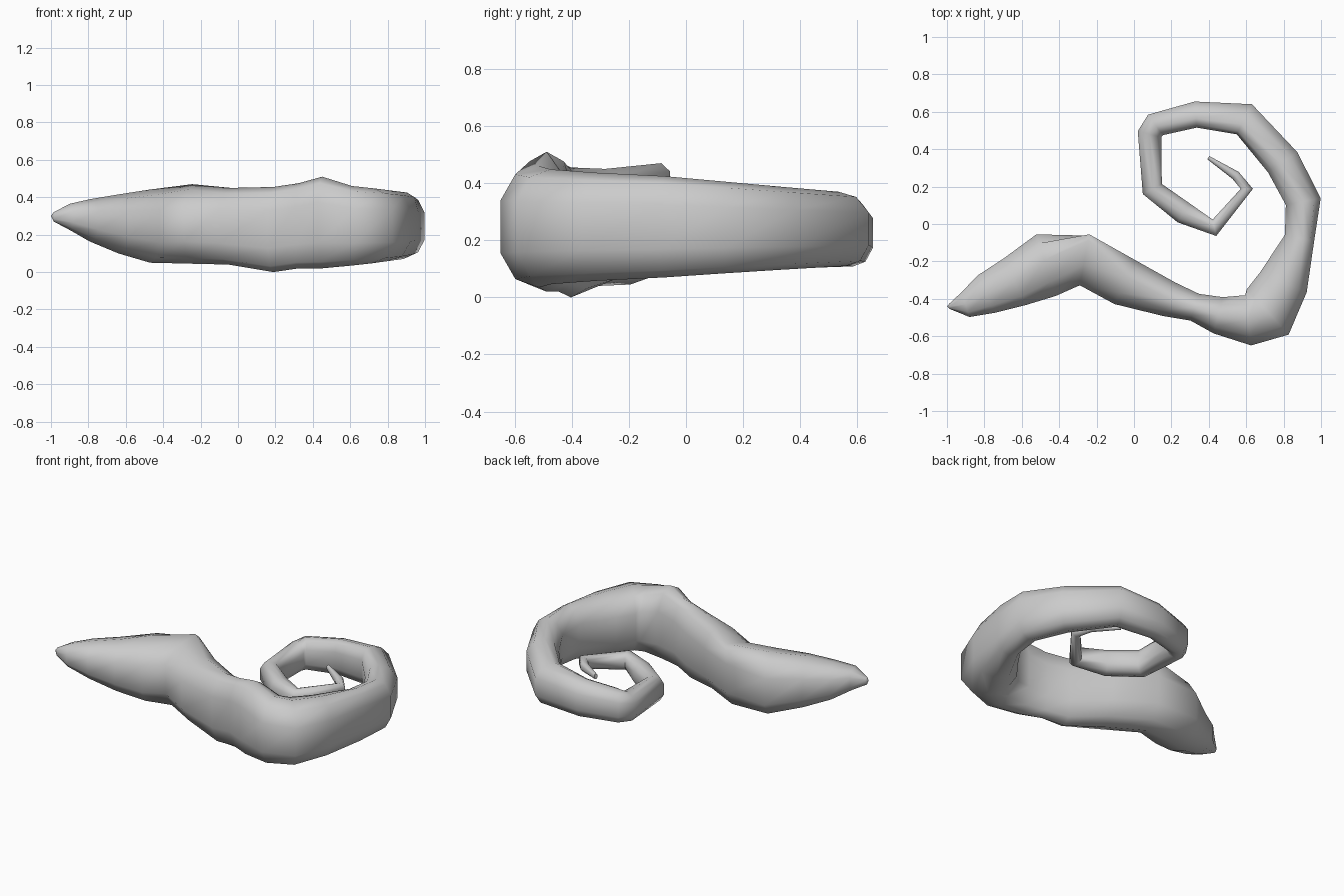
import bpy, bmesh, math
from mathutils import Vector

if "Cube" in bpy.data.objects:
    bpy.data.objects.remove(bpy.data.objects["Cube"])

# Centre line of the curled body seen from above: x, y, width
PATH = [
    (-.985, -.44, .03), (-.90, -.43, .14), (-.79, -.375, .22), (-.64, -.31, .275),
    (-.47, -.22, .345), (-.265, -.195, .27), (-.05, -.31, .26), (.19, -.403, .19),
    (.325, -.445, .15), (.45, -.488, .20), (.61, -.515, .27), (.715, -.47, .33),
    (.80, -.31, .27), (.885, -.075, .16), (.905, .12, .19), (.795, .33, .19),
    (.59, .56, .18), (.33, .585, .14), (.115, .53, .135), (.083, .48, .13),
    (.098, .187, .115), (.265, .06, .12), (.43, -.02, .09), (.603, .188, .065),
    (.543, .26, .05), (.397, .355, .02),
]
# Bottom height, top height and sideways lean of the top, blended between stations
HEIGHTS = {0: (.27, .32, 0), 1: (.225, .365, 0), 3: (.10, .415, 0), 4: (.05, .44, -.03),
           5: (.045, .47, -.11), 6: (.04, .45, -.03), 7: (0, .455, 0), 8: (.02, .475, 0),
           9: (.02, .51, 0), 10: (.035, .46, 0), 13: (.07, .425, .02), 16: (.11, .37, -.03),
           19: (.105, .29, 0), 21: (.115, .27, 0), 23: (.19, .275, 0), 25: (.24, .275, 0)}
SIDES = 10


def section(k):
    a = max(i for i in HEIGHTS if i <= k)
    b = min(i for i in HEIGHTS if i >= k)
    t = (k - a) / (b - a) if b > a else 0
    return Vector(HEIGHTS[a]).lerp(Vector(HEIGHTS[b]), t)


def across(k):
    """Horizontal direction across the path, mitred at the bends."""
    pts = [Vector(p[:2]) for p in PATH[max(k - 1, 0):k + 2]]
    d = sum(((b - a).normalized() for a, b in zip(pts, pts[1:])), Vector((0, 0)))
    d.normalize()
    return Vector((d.y, -d.x, 0))


def ring(bm, k):
    """Slightly boxy oval cross-section with a flat facet on each side."""
    x, y, width = PATH[k]
    low, high, lean = section(k)
    verts = []
    for i in range(SIDES):
        a = 2 * math.pi * (i + .5) / SIDES
        c = math.cos(a) / math.cos(math.pi / SIDES)
        s = math.copysign(abs(math.sin(a)) ** .7, math.sin(a))
        z = (low + high) / 2 + (high - low) / 2 * s
        side = c * width / 2 + lean * max(s, 0) * (1 - c * c)
        verts.append(bm.verts.new(Vector((x, y, z)) + across(k) * side))
    return verts


# Curled tapering body
bm = bmesh.new()
rings = [ring(bm, k) for k in range(len(PATH))]
for a, b in zip(rings, rings[1:]):
    for i in range(SIDES):
        j = (i + 1) % SIDES
        bm.faces.new((a[i], a[j], b[j], b[i]))
# Pointed nose, blunt inner tip
nose = bm.verts.new((-1, -.44, .30))
for i in range(SIDES):
    bm.faces.new((nose, rings[0][(i + 1) % SIDES], rings[0][i]))
bm.faces.new(rings[-1])
bmesh.ops.recalc_face_normals(bm, faces=bm.faces)
mesh = bpy.data.meshes.new("curled_tentacle")
bm.to_mesh(mesh)
bm.free()
body = bpy.data.objects.new("curled_tentacle", mesh)
bpy.context.collection.objects.link(body)

# Smooth shading with only the hardest creases kept
bpy.context.view_layer.objects.active = body
body.select_set(True)
bpy.ops.object.shade_smooth_by_angle(angle=math.radians(70))
